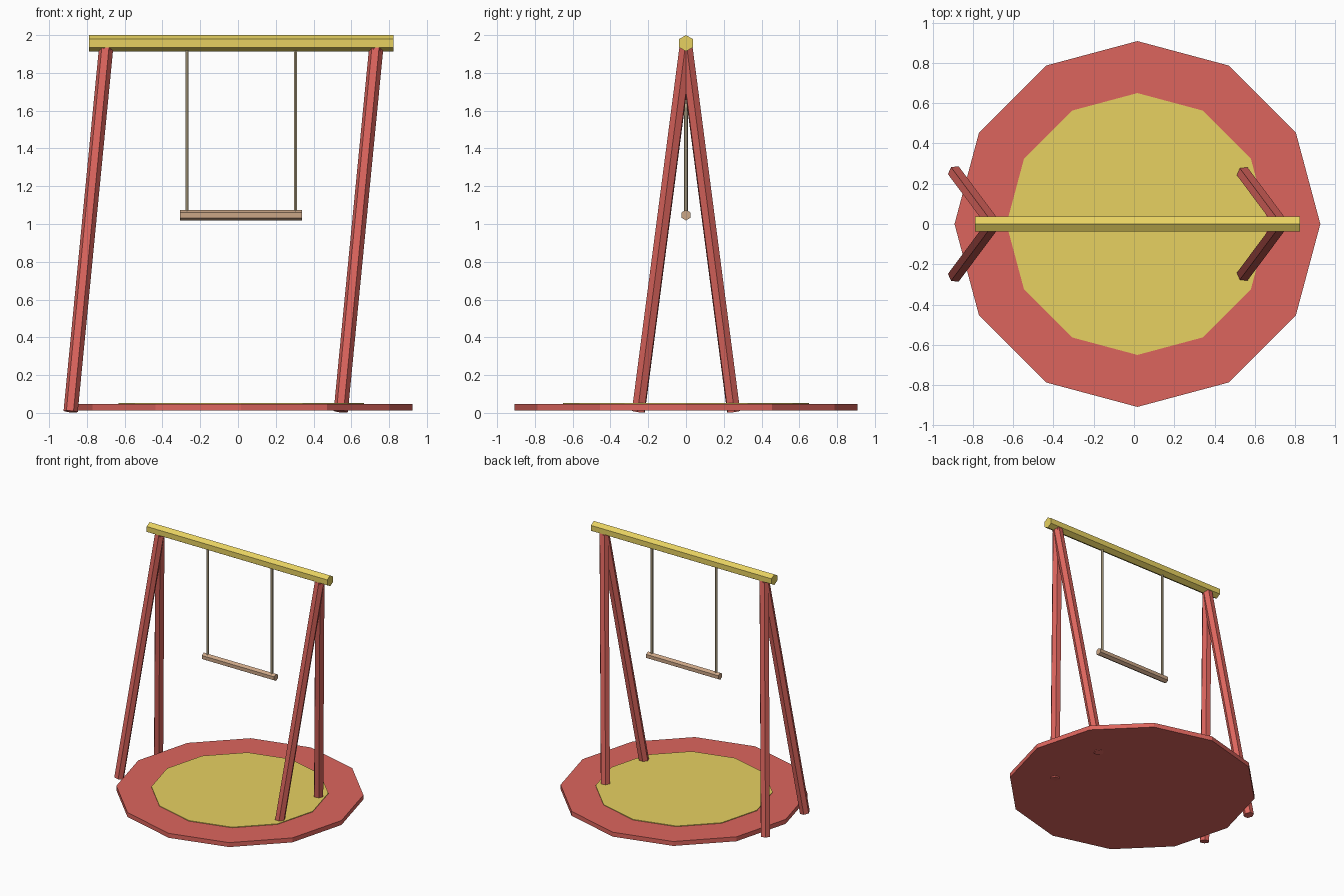
import bpy, math
from mathutils import Vector, Matrix

if "Cube" in bpy.data.objects:
    bpy.data.objects.remove(bpy.data.objects["Cube"])

CX = 0.017  # centre of the disc and beam


def material(name, rgb):
    m = bpy.data.materials.new(name)
    m.diffuse_color = (*rgb, 1)
    m.use_nodes = True
    m.node_tree.nodes["Principled BSDF"].inputs["Base Color"].default_value = m.diffuse_color
    return m


red = material("red paint", (0.72, 0.13, 0.11))
yellow = material("yellow paint", (0.80, 0.64, 0.12))
wood = material("seat wood", (0.60, 0.38, 0.24))
rope_mat = material("rope fibre", (0.52, 0.43, 0.27))


def bar(name, a, b, radius, mat, sides=6, spin=0):
    """Flat-faced prism running from point a to point b."""
    a, b = Vector(a), Vector(b)
    bpy.ops.mesh.primitive_cylinder_add(vertices=sides, radius=radius, depth=(b - a).length)
    ob = bpy.context.object
    turn = (b - a).to_track_quat('Z', 'Y').to_matrix().to_4x4()
    ob.matrix_world = Matrix.Translation((a + b) / 2) @ turn @ Matrix.Rotation(spin, 4, 'Z')
    ob.name = name
    ob.data.materials.append(mat)
    return ob


# Twelve-sided base with the inner play mat
bar("base_disc", (CX, 0, 0.012), (CX, 0, 0.048), 0.908, red, 12)
bar("inner_mat", (CX, 0, 0.03), (CX, 0, 0.053), 0.65, yellow, 12)

# Top beam
bar("top_beam", (CX - 0.807, 0, 1.957), (CX + 0.807, 0, 1.957), 0.043, yellow)

# Two leaning A-frames
for side, sx in (("left", -1), ("right", 1)):
    for face, sy in (("front", -1), ("back", 1)):
        top_x = CX + sx * 0.715
        bar(f"{face}_{side}_leg", (top_x - 0.188, sy * 0.252, 0.007),
            (top_x, 0, 1.935), 0.038, red)

# Hanging ropes and seat
for side, sx in (("left", -1), ("right", 1)):
    x = CX + sx * 0.287
    bar(f"{side}_rope", (x, 0, 1.05), (x, 0, 1.95), 0.01, rope_mat)
bar("seat", (CX - 0.323, 0, 1.047), (CX + 0.323, 0, 1.047), 0.028, wood)
